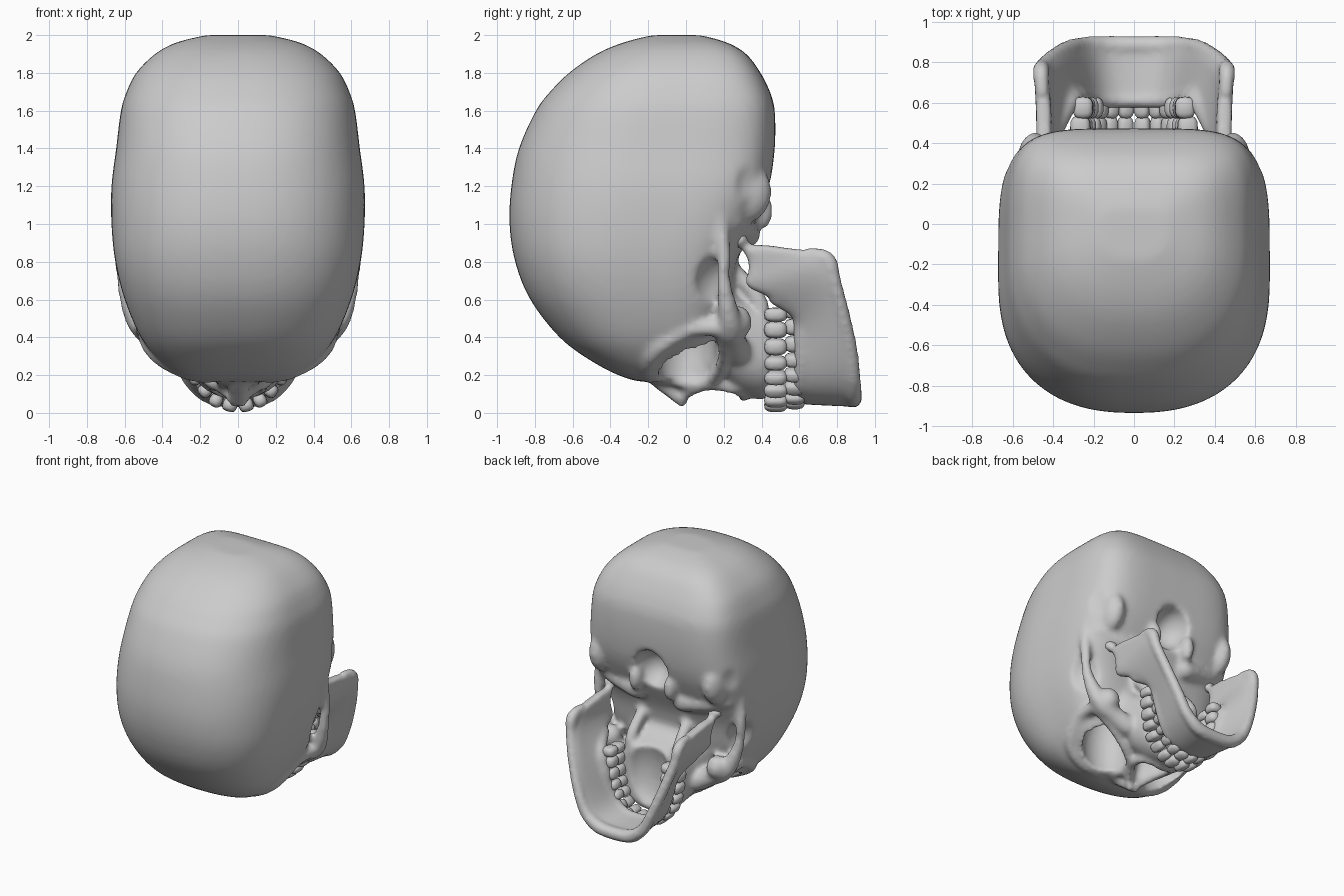
import bpy, bmesh, math
from mathutils import Vector, Matrix

if "Cube" in bpy.data.objects:
    bpy.data.objects.remove(bpy.data.objects["Cube"])


def make(name, bm, fix=True):
    if fix:
        bmesh.ops.recalc_face_normals(bm, faces=bm.faces[:])
    me = bpy.data.meshes.new(name)
    bm.to_mesh(me)
    bm.free()
    ob = bpy.data.objects.new(name, me)
    bpy.context.collection.objects.link(ob)
    return ob


def modify(ob, kind, **props):
    m = ob.modifiers.new(kind, kind)
    for k, v in props.items():
        setattr(m, k, v)
    bpy.context.view_layer.objects.active = ob
    bpy.ops.object.modifier_apply(modifier=m.name)


def fuse(ob, voxel, smooth=0):
    modify(ob, 'REMESH', mode='VOXEL', voxel_size=voxel)
    if smooth:
        modify(ob, 'SMOOTH', factor=0.5, iterations=smooth)
    for p in ob.data.polygons:
        p.use_smooth = True


def ball(bm, mat, seg=16, power=1.0):
    """Ball (power below 1 makes it boxier) added straight to the mesh."""
    def point(a, t):
        co = (math.sin(t) * math.cos(a), math.sin(t) * math.sin(a), math.cos(t))
        return bm.verts.new(mat @ Vector([math.copysign(abs(c) ** power, c) for c in co]))
    rows = seg // 2
    north, south = point(0, 0), point(0, math.pi)
    rings = [[point(2 * math.pi * i / seg, math.pi * k / rows) for i in range(seg)]
             for k in range(1, rows)]
    for i in range(seg):
        j = (i + 1) % seg
        bm.faces.new((north, rings[0][i], rings[0][j]))
        bm.faces.new((south, rings[-1][j], rings[-1][i]))
        for a, b in zip(rings, rings[1:]):
            bm.faces.new((a[i], b[i], b[j], a[j]))


def blob(bm, c, r, seg=20):
    for s in ((1, -1) if c[0] else (1,)):
        ball(bm, Matrix.Translation((c[0] * s, c[1], c[2])) @ Matrix.Diagonal((*r, 1)), seg)


def spline(rows, steps):
    """Smooth in-between rows through the given ones."""
    out = []
    for i in range(len(rows) - 1):
        p0, p1, p2, p3 = (rows[max(i - 1, 0)], rows[i], rows[i + 1], rows[min(i + 2, len(rows) - 1)])
        for k in range(steps):
            t = k / steps
            out.append([b + .5 * t * (c - a + t * (2 * a - 5 * b + 4 * c - d + t * (3 * (b - c) + d - a)))
                        for a, b, c, d in zip(p0, p1, p2, p3)])
    return out + [list(rows[-1])]


def bar(bm, pts):
    """Smooth chain of balls through (x, y, z, radius), on both sides."""
    for p in spline(pts, 7):
        p[0] = max(p[0], 0)
        blob(bm, p[:3], (p[3],) * 3, 10)


def loft(bm, rings, place, n_low, n_high, seg=56):
    """Stack of squared ovals: (height, low, high, half width)."""
    loops = []
    for h, lo, hi, hw in spline(rings, 4):
        loop = []
        for i in range(seg):
            a = 2 * math.pi * i / seg
            c, s = math.cos(a), math.sin(a)
            n = n_high if s > 0 else n_low
            u = math.copysign(abs(c) ** (2 / n), c) * hw
            v = math.copysign(abs(s) ** (2 / n), s) * (hi - lo) / 2 + (hi + lo) / 2
            loop.append(bm.verts.new(place(u, v, h)))
        loops.append(loop)
    for a, b in zip(loops, loops[1:]):
        for i in range(seg):
            j = (i + 1) % seg
            bm.faces.new((a[i], a[j], b[j], b[i]))
    bm.faces.new(loops[0])
    bm.faces.new(loops[-1])


# Braincase, lying with its crown to -y and the face down
bm = bmesh.new()
loft(bm, [(.165, -.25, -.08, .22), (.20, -.36, -.03, .31), (.28, -.51, .08, .42),
          (.40, -.67, .17, .515), (.60, -.825, .23, .60), (.80, -.905, .27, .65),
          (1.0, -.935, .36, .67), (1.2, -.925, .44, .67), (1.4, -.885, .47, .645),
          (1.6, -.795, .47, .62), (1.7, -.72, .445, .59), (1.8, -.62, .395, .54),
          (1.9, -.475, .32, .44), (1.96, -.335, .22, .33), (2.0, -.18, .08, .17)],
     lambda u, v, h: (u, v, h), 2.4, 4.8)
# Upper jaw and nose root
loft(bm, [(-.14, .16, .50, .07), (0, .10, .6, .09), (.12, .13, .68, .2), (.2, .15, .70, .31),
          (.3, .09, .62, .29), (.40, .07, .57, .27), (.45, .07, .56, .26)],
     lambda u, v, h: (u, h, v), 2.1, 4)
skull = make("skull", bm)
fuse(skull, .032)

# Eye sockets, nose opening, temple hollows, palate, spinal opening
bm = bmesh.new()
blob(bm, (.26, .0, .33), (.18, .16, .32))
blob(bm, (0, .15, .10), (.075, .13, .22))
blob(bm, (.06, .2, .10), (.065, .09, .2))
blob(bm, (.70, .22, .67), (.21, .20, .21))
blob(bm, (0, .48, .38), (.18, .11, .27))
blob(bm, (0, .47, 1.17), (.15, .22, .17))
blob(bm, (.68, .46, 1.20), (.13, .22, .24))
cutter = make("cutter", bm)
cutter.hide_render = True
fuse(cutter, .032)
modify(skull, 'BOOLEAN', operation='DIFFERENCE', object=cutter, solver='EXACT')
bpy.data.objects.remove(cutter)

# Cheek arches, socket rims, brows, nose bones and skull base details
bm = bmesh.new()
bm.from_mesh(skull.data)
bar(bm, [(.60, .18, 1.03, .05), (.615, .2, .85, .04), (.605, .2, .7, .04), (.565, .22, .56, .055),
         (.50, .24, .45, .07), (.40, .25, .39, .07), (.29, .27, .33, .075)])
blob(bm, (.46, .27, .48), (.08, .08, .09))
bar(bm, [(.51, .2, .45, .05), (.50, .02, .44, .045), (.46, -.14, .35, .05),
         (.37, -.2, .27, .05), (.22, -.19, .21, .05), (.06, -.17, .21, .045)])
bar(bm, [(.50, .19, .43, .045), (.36, .2, .31, .035), (.2, .16, .2, .035),
         (.11, .07, .15, .03), (.08, -.14, .18, .03)])
bar(bm, [(.02, -.15, .17, .04), (.02, -.09, .12, .035), (.02, -.02, .065, .035)])
bar(bm, [(.04, -.02, .085, .025), (.11, .1, .14, .03), (.13, .24, .13, .03),
         (.06, .30, .10, .03), (.01, .30, .08, .025)])
bar(bm, [(.19, .25, .75, .05), (.2, .36, .64, .045), (.2, .40, .56, .045)])
blob(bm, (.49, .30, 1.17), (.09, .155, .17))
blob(bm, (.15, .40, 1.07), (.05, .06, .10))
bar(bm, [(.54, .25, 1.02, .06), (.4, .29, .98, .07), (.2, .32, .95, .08)])
bpy.data.objects.remove(skull)
skull = make("skull", bm, False)
fuse(skull, .018, 8)

# Lower jaw: one strip from the chin back to the hinge, mirrored
half = [((0, .58, .08), (0, .89, .065)), ((.10, .58, .09), (.14, .895, .075)),
        ((.2, .59, .16), (.25, .895, .16)), ((.25, .6, .28), (.33, .88, .33)),
        ((.28, .6, .4), (.38, .85, .48)), ((.33, .58, .53), (.42, .82, .62)),
        ((.39, .45, .62), (.455, .785, .74)), ((.42, .28, .66), (.465, .77, .82)),
        ((.43, .33, .74), (.455, .70, .86)), ((.44, .33, .82), (.45, .56, .87)),
        ((.45, .26, .90), (.45, .42, .89))]
columns = [tuple(Vector((-p[0], p[1], p[2])) for p in c) for c in half[:0:-1]]
columns += [tuple(Vector(p) for p in c) for c in half]
bm = bmesh.new()
grid = [[bm.verts.new(a.lerp(b, i / 4)) for i in range(5)] for a, b in columns]
for a, b in zip(grid, grid[1:]):
    for i in range(4):
        bm.faces.new((a[i], a[i + 1], b[i + 1], b[i]))
jaw = make("lower_jaw", bm)
modify(jaw, 'SOLIDIFY', thickness=.075, offset=0)
modify(jaw, 'SUBSURF', levels=2)
bm = bmesh.new()
bm.from_mesh(jaw.data)
bpy.data.objects.remove(jaw)
blob(bm, (.45, .28, .915), (.06, .05, .04))
bar(bm, [(0, .885, .075, .05), (.14, .885, .09, .05), (.25, .885, .175, .045),
         (.33, .87, .34, .042), (.40, .83, .53, .04), (.45, .785, .70, .04), (.46, .75, .81, .045),
         (.455, .66, .845, .035)])
bar(bm, [(0, .61, .09, .04), (.10, .61, .105, .04), (.19, .61, .165, .045),
         (.25, .62, .28, .05), (.28, .62, .4, .055), (.32, .6, .53, .05), (.38, .47, .61, .04)])
jaw = make("lower_jaw", bm)
fuse(jaw, .016, 9)

# Teeth: rounded blocks along the dental arch
arch = [(.043, .042, .04), (.117, .066, .036), (.174, .118, .038), (.212, .188, .037),
        (.238, .265, .038), (.254, .35, .045), (.263, .44, .045), (.266, .52, .038)]


def teeth(name, y, height, inset):
    bm = bmesh.new()
    for i, (x, z, w) in enumerate(arch):
        a, b = arch[max(i - 1, 0)], arch[min(i + 1, 7)]
        angle = -math.atan2(b[1] - a[1], b[0] - a[0])
        depth = .036 if i < 3 else .05
        for s in (1, -1):
            ball(bm, Matrix.Translation((s * (x - inset * x), y, z + inset * .3))
                 @ Matrix.Rotation(angle * s, 4, 'Y') @ Matrix.Diagonal((w, height, depth, 1)), 16, .72)
    ob = make(name, bm)
    for p in ob.data.polygons:
        p.use_smooth = True


teeth("upper_teeth", .475, .062, 0)
teeth("lower_teeth", .575, .055, .05)
